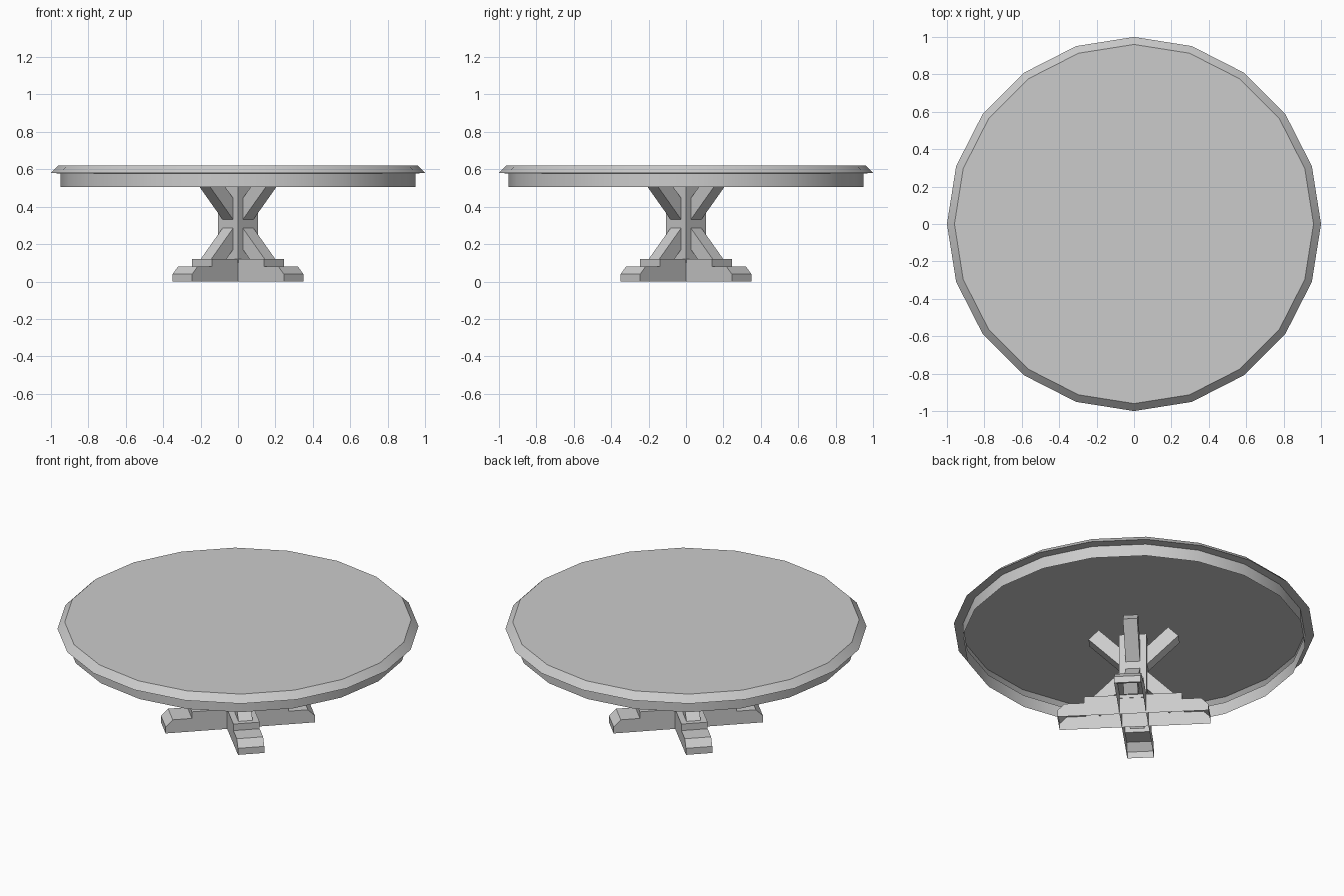
import bpy
import bmesh
from math import cos, sin, pi, radians

cube = bpy.data.objects.get("Cube")
if cube:
    bpy.data.objects.remove(cube)

grey = bpy.data.materials.new("plain_grey")
grey.use_nodes = True
grey.diffuse_color = (0.6, 0.6, 0.6, 1)
grey.node_tree.nodes["Principled BSDF"].inputs["Base Color"].default_value = (0.6, 0.6, 0.6, 1)


def finish(bm, name, turn=0):
    bmesh.ops.recalc_face_normals(bm, faces=bm.faces)
    mesh = bpy.data.meshes.new(name)
    bm.to_mesh(mesh)
    bm.free()
    mesh.materials.append(grey)
    obj = bpy.data.objects.new(name, mesh)
    bpy.context.collection.objects.link(obj)
    obj.rotation_euler.z = radians(turn)
    return obj


def prism(name, profile, half_width, turn, open_bottom=False):
    """Extrude an (along, height) profile sideways, then turn it about z."""
    bm = bmesh.new()
    near = [bm.verts.new((l, -half_width, z)) for l, z in profile]
    far = [bm.verts.new((l, half_width, z)) for l, z in profile]
    bm.faces.new(near)
    bm.faces.new(far[::-1])
    n = len(profile)
    for i in range(n):
        j = (i + 1) % n
        if open_bottom and profile[i][1] == 0 and profile[j][1] == 0:
            continue
        bm.faces.new((near[i], far[i], far[j], near[j]))
    return finish(bm, name, turn)


# Round top: flat disc, bevelled rim, lip and hollow apron, open below
SIDES = 20
bm = bmesh.new()
rings = []
for r, z in [(0.96, 0.62), (1.0, 0.58), (0.95, 0.578), (0.95, 0.505)]:
    rings.append([bm.verts.new((r * cos(2 * pi * i / SIDES), r * sin(2 * pi * i / SIDES), z))
                  for i in range(SIDES)])
bm.faces.new(rings[0])
for a, b in zip(rings, rings[1:]):
    for i in range(SIDES):
        j = (i + 1) % SIDES
        bm.faces.new((a[i], b[i], b[j], a[j]))
top = finish(bm, "table_top")
bpy.ops.object.select_all(action="DESELECT")
top.select_set(True)
bpy.context.view_layer.objects.active = top
bpy.ops.object.shade_smooth_by_angle(angle=radians(25))

# Two crossed stepped feet, hollow underneath
half = [(0.42, 0), (0.42, 0.04), (0.38, 0.08), (0.272, 0.08), (0.272, 0.12)]
foot = half + [(-l, z) for l, z in reversed(half)]
for name, turn in (("foot_beam_a", 45), ("foot_beam_b", 135)):
    prism(name, foot, 0.074, turn, open_bottom=True)

# Square central column
C = 0.076
prism("column", [(-C, 0.1), (C, 0.1), (C, 0.505), (-C, 0.505)], C, 45)

# Four upper and four lower diagonal braces, square-cut at the ends
upper = [(0.04, 0.295), (0.25, 0.505), (0.193, 0.562), (0.04, 0.409)]
lower = [(l, 0.617 - z) for l, z in upper]
for i in range(4):
    prism(f"upper_brace_{i + 1}", upper, 0.04, 45 + 90 * i)
    prism(f"lower_brace_{i + 1}", lower, 0.04, 45 + 90 * i)
